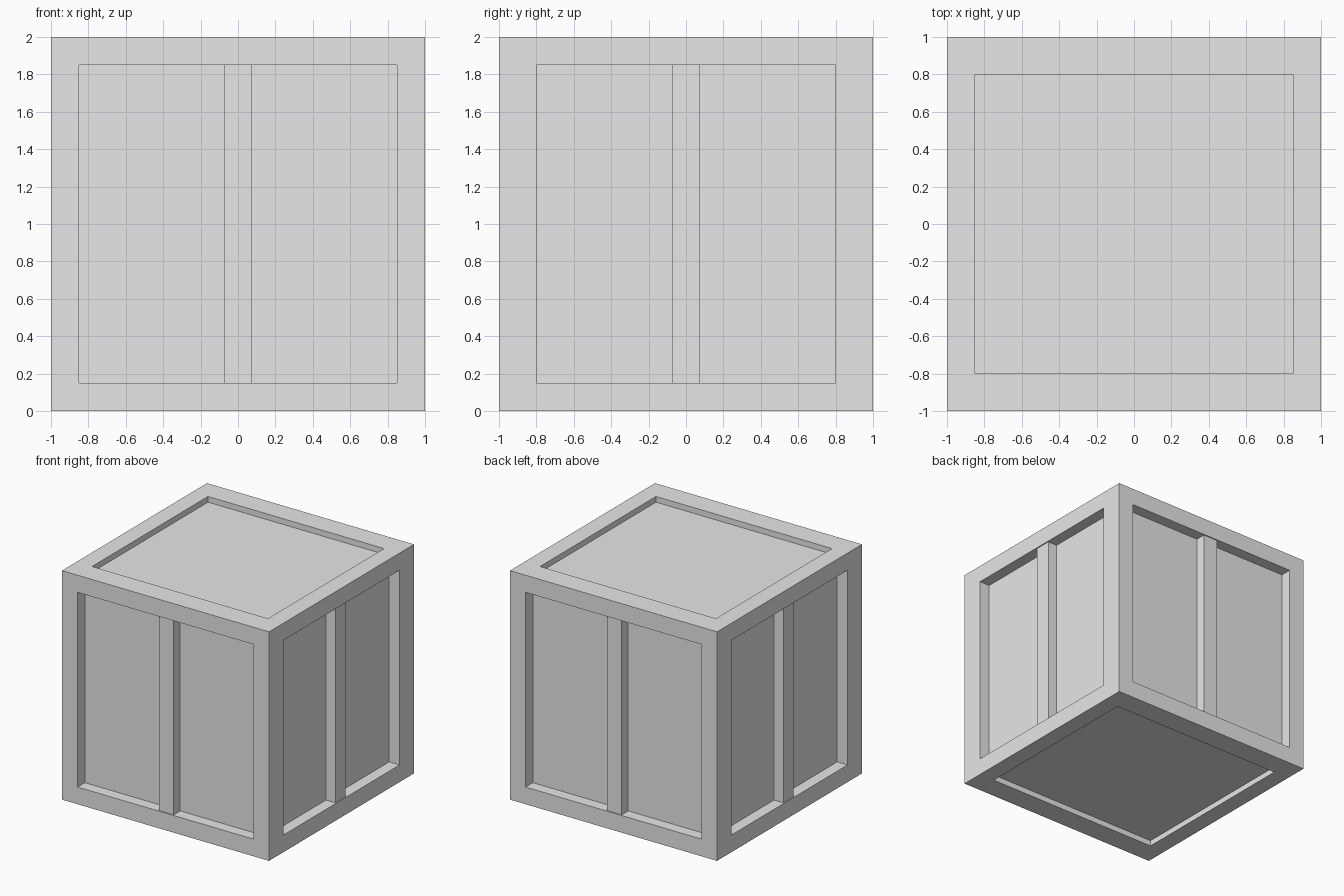
import bpy
import bmesh
from mathutils import Matrix, Vector

cube = bpy.data.objects.get("Cube")
if cube:
    bpy.data.objects.remove(cube, do_unlink=True)

SIZE = 2.0
RAIL = 0.15         # frame width around the openings
OPEN_Y = 0.80       # half depth of the openings along y
SIDE_RECESS = 0.10
LID_RECESS = 0.05
BATTEN_WIDTH = 0.144
BATTEN_SETBACK = 0.01

grey = bpy.data.materials.new("light grey")
grey.use_nodes = True
grey.diffuse_color = (0.8, 0.8, 0.8, 1)
grey.node_tree.nodes["Principled BSDF"].inputs["Base Color"].default_value = (0.8, 0.8, 0.8, 1)


def add_object(name, bm):
    mesh = bpy.data.meshes.new(name)
    bm.to_mesh(mesh)
    bm.free()
    mesh.materials.append(grey)
    obj = bpy.data.objects.new(name, mesh)
    bpy.context.collection.objects.link(obj)
    return obj


# Crate body: a cube whose six faces are inset and sunk into panels
bm = bmesh.new()
bmesh.ops.create_cube(bm, size=SIZE, matrix=Matrix.Translation((0, 0, 1)))
panels = list(bm.faces)
bmesh.ops.inset_individual(bm, faces=panels, thickness=RAIL, use_even_offset=True)
for face in panels:
    face.normal_update()
    if abs(face.normal.y) < 0.5:
        for vert in face.verts:
            vert.co.y *= OPEN_Y / (1 - RAIL)
for face in panels:
    depth = LID_RECESS if abs(face.normal.z) > 0.5 else SIDE_RECESS
    bmesh.ops.inset_individual(bm, faces=[face], thickness=0, depth=-depth)
add_object("crate_body", bm)

# Upright battens: one in the middle of each side panel
thickness = SIDE_RECESS - BATTEN_SETBACK
for name, direction in (("front", (0, -1, 0)), ("back", (0, 1, 0)),
                        ("left", (1, 0, 0)), ("right", (-1, 0, 0))):
    out = Vector(direction)
    centre = out * (1 - SIDE_RECESS + thickness / 2) + Vector((0, 0, 1))
    scale = [thickness if abs(c) > 0.5 else BATTEN_WIDTH for c in out[:2]]
    scale.append(SIZE - 2 * RAIL)
    bm = bmesh.new()
    bmesh.ops.create_cube(bm, size=1, matrix=Matrix.Translation(centre) @ Matrix.Diagonal((*scale, 1)))
    add_object(name + "_batten", bm)
